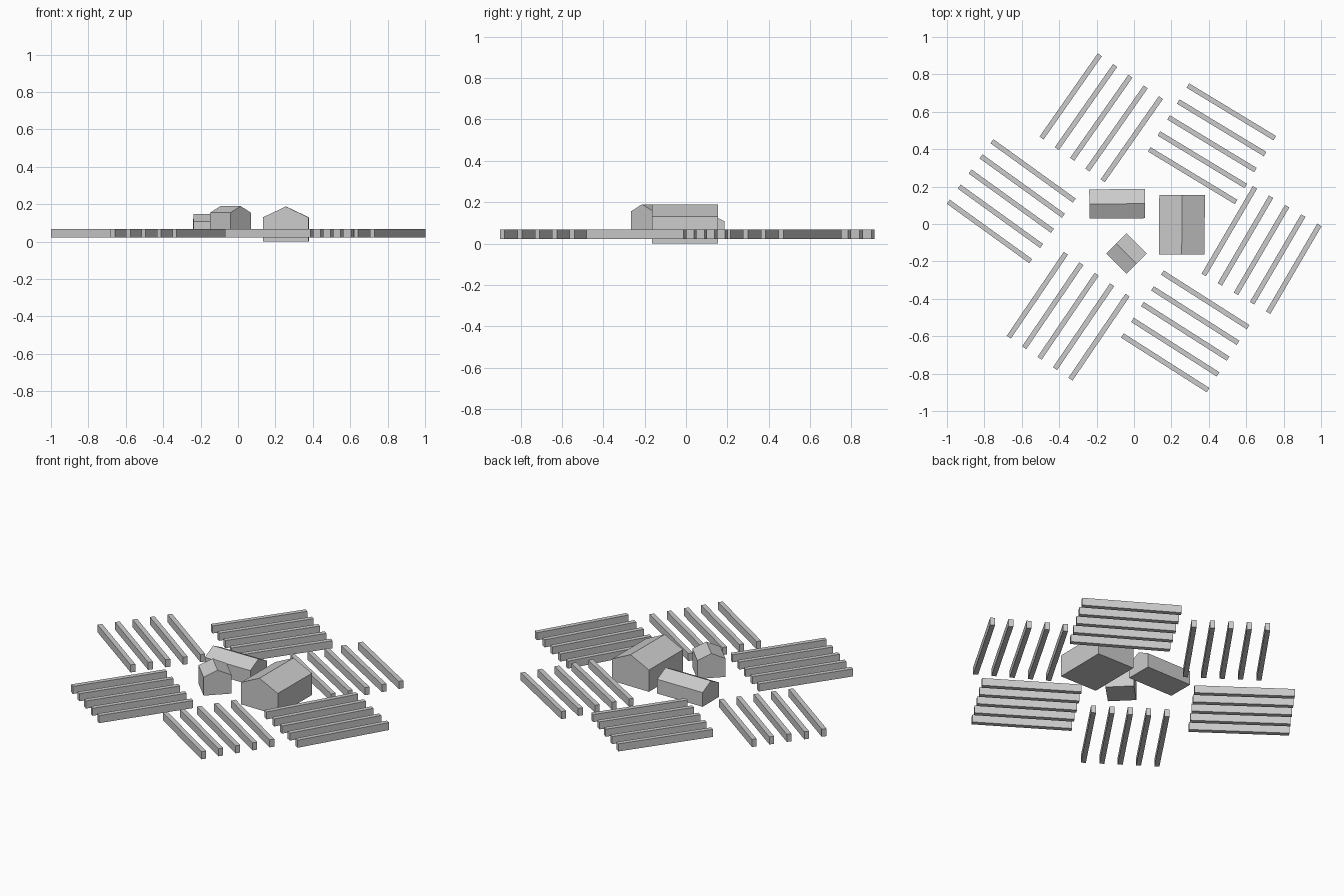
import bpy, bmesh
from math import radians, cos, sin
from mathutils import Vector

if "Cube" in bpy.data.objects:
    bpy.data.objects.remove(bpy.data.objects["Cube"])


def mesh_object(name, bm, loc, angle):
    bmesh.ops.recalc_face_normals(bm, faces=bm.faces)
    me = bpy.data.meshes.new(name)
    bm.to_mesh(me)
    bm.free()
    ob = bpy.data.objects.new(name, me)
    ob.location = loc
    ob.rotation_euler[2] = radians(angle)
    bpy.context.collection.objects.link(ob)
    return ob


def extrude_profile(name, profile, length, loc, angle):
    """Extrude a (y, z) profile along local x, centred."""
    bm = bmesh.new()
    face = bm.faces.new([bm.verts.new((-length / 2, y, z)) for y, z in profile])
    ext = bmesh.ops.extrude_face_region(bm, geom=[face])
    moved = [v for v in ext["geom"] if isinstance(v, bmesh.types.BMVert)]
    bmesh.ops.translate(bm, verts=moved, vec=(length, 0, 0))
    return mesh_object(name, bm, loc, angle)


def house(name, x, y, angle, length, width, base, eave, ridge):
    w = width / 2
    profile = [(-w, base), (w, base), (w, eave), (0, ridge), (-w, eave)]
    extrude_profile(name, profile, length, (x, y, 0), angle)


# Gabled buildings in the middle
house("large_barn", 0.256, -0.004, 89.6, 0.318, 0.244, 0.0, 0.13, 0.188)
house("long_shed", -0.09, 0.108, 0.3, 0.298, 0.156, 0.022, 0.107, 0.147)
house("small_house", -0.04, -0.158, -45, 0.154, 0.154, 0.045, 0.155, 0.19)

# Crop fields: five parallel rows each (centre x, centre y, row direction)
fields = [
    (-0.656, 0.122, -35.8), (-0.175, 0.568, 55.0), (0.417, 0.429, -31.2),
    (0.682, -0.139, 59.7), (0.274, -0.574, -32.5), (-0.352, -0.493, 55.8),
]
row = [(-0.0135, 0.022), (0.0135, 0.022), (0.0135, 0.067), (-0.0135, 0.067)]
for f, (x, y, a) in enumerate(fields, 1):
    side = Vector((-sin(radians(a)), cos(radians(a)), 0)) * 0.0997
    for i in range(5):
        extrude_profile(f"field_{f}_row_{i + 1}", row, 0.543,
                        Vector((x, y, 0)) + side * (i - 2), a)
